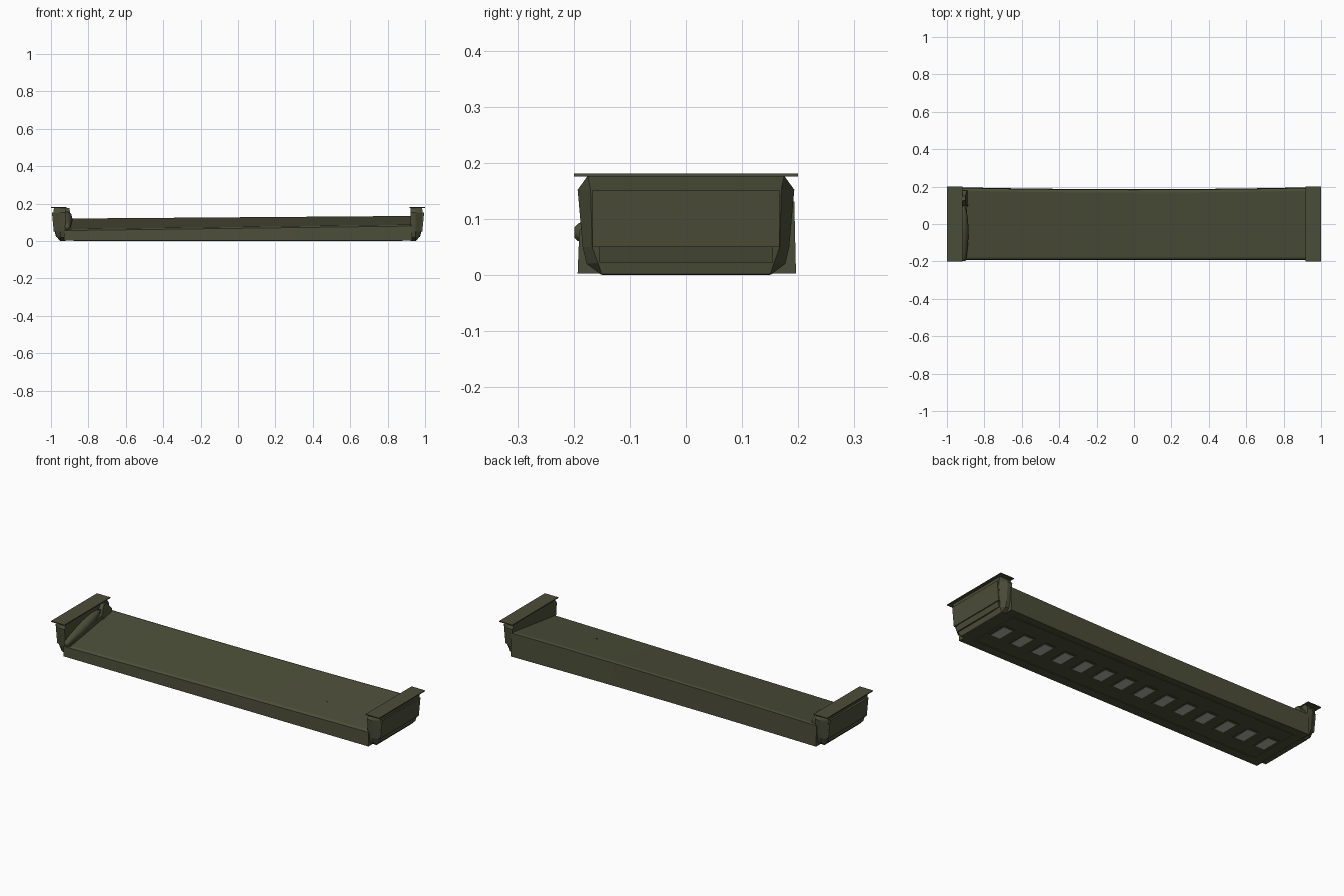
import bpy, bmesh, math

if "Cube" in bpy.data.objects:
    bpy.data.objects.remove(bpy.data.objects["Cube"])


def material(name, rgb):
    m = bpy.data.materials.new(name)
    m.diffuse_color = (*rgb, 1)
    m.use_nodes = True
    m.node_tree.nodes["Principled BSDF"].inputs["Base Color"].default_value = m.diffuse_color
    return m


OLIVE = material("olive paint", (0.071, 0.075, 0.040))
GLASS = material("pale lamp glass", (0.45, 0.46, 0.40))


def finish(name, bm, mat, smooth=False):
    bmesh.ops.recalc_face_normals(bm, faces=bm.faces)
    me = bpy.data.meshes.new(name)
    bm.to_mesh(me)
    bm.free()
    me.materials.append(mat)
    ob = bpy.data.objects.new(name, me)
    bpy.context.collection.objects.link(ob)
    if smooth:
        for p in me.polygons:
            p.use_smooth = True
    return ob


def loft(name, rings, mat=OLIVE, smooth=False):
    """Skin a list of equal-length point rings and cap both ends."""
    bm = bmesh.new()
    loops = [[bm.verts.new(p) for p in r] for r in rings]
    n = len(loops[0])
    for a, b in zip(loops, loops[1:]):
        for i in range(n):
            j = (i + 1) % n
            bm.faces.new((a[i], a[j], b[j], b[i]))
    bm.faces.new(loops[0])
    bm.faces.new(loops[-1])
    return finish(name, bm, mat, smooth)


def box(name, x, y, z, mat=OLIVE):
    ring = [(x[0], y[0]), (x[1], y[0]), (x[1], y[1]), (x[0], y[1])]
    return loft(name, [[(px, py, h) for px, py in ring] for h in z], mat)


# Long housing: sloping lid, low front wall, taller back wall, slight twist
def section(x):
    t = (x + 0.93) / 1.86
    front, back = 0.06 + 0.024 * t, 0.12 + 0.014 * t
    bow = 0.01 * (1 - (x / 0.93) ** 2)
    return [(x, -0.193, 0.003), (x, -0.19, front - 0.004), (x, -0.178, front + 0.004),
            (x, 0.178 - bow, back), (x, 0.193 - bow, back - 0.003), (x, 0.196 - bow, 0.003)]


loft("housing", [section(-0.93 + 1.86 * i / 6) for i in range(7)])

# Two small bolts on the lid
for i, (x, y, z) in enumerate([(-0.585, 0.01, 0.095), (0.58, -0.05, 0.101)]):
    rings = [[(x + 0.004 * math.cos(a), y + 0.004 * math.sin(a), h)
              for a in [k * math.tau / 8 for k in range(8)]] for h in (z - 0.01, z + 0.002)]
    loft(f"lid_bolt_{i}", rings)


# End caps with raised panels and flat mounting flange
def sym(half, s):
    """Mirror (x, y, z) points across y and flip x by side."""
    return [(s * x, y, z) for x, y, z in half] + [(s * x, -y, z) for x, y, z in reversed(half)]


outline = [(0.175, 0.177), (0.193, 0.152), (0.184, 0.05), (0.177, 0.02), (0.152, 0.001)]
inset = [(0.984, 0.175, 0.177), (0.987, 0.170, 0.152), (0.977, 0.167, 0.05),
         (0.970, 0.157, 0.022), (0.952, 0.150, 0.002)]
for s, side in ((-1, "left"), (1, "right")):
    rings = [sym([(x, y, z) for y, z in outline], s) for x in (0.922, 0.950)]
    loft(f"{side}_end_cap", rings + [sym(inset, s)])
    panel = [[(s * (0.977 + d), -0.167, 0.05), (s * (0.977 + d), 0.167, 0.05),
              (s * (0.987 + d), 0.167, 0.152), (s * (0.987 + d), -0.167, 0.152)]
             for d in (-0.004, 0.008)]
    loft(f"{side}_end_panel", panel)
    lower = [[(s * (0.970 + d), -0.155, 0.022), (s * (0.970 + d), 0.155, 0.022),
              (s * (0.977 + d), 0.155, 0.05), (s * (0.977 + d), -0.155, 0.05)]
             for d in (-0.004, 0.003)]
    loft(f"{side}_lower_panel", lower)
    box(f"{side}_flange", sorted((s * 0.918, s * 1.0)), (-0.2, 0.2), (0.176, 0.181))

# Slanted lens-shaped lever beside the left cap
stations = [(-0.199, 0.076, 0.008), (-0.193, 0.076, 0.014), (-0.16, 0.084, 0.019),
            (-0.10, 0.099, 0.025), (-0.04, 0.114, 0.028), (0.03, 0.131, 0.024),
            (0.08, 0.143, 0.014), (0.10, 0.148, 0.005)]
loft("lever", [[(-0.912 + r * math.cos(a), y, z + r * 1.1 * math.sin(a))
                for a in [k * math.tau / 12 for k in range(12)]]
               for y, z, r in stations], smooth=True)

# Arched lug behind the lever and a low foot under it
lug = [(0.09, 0.09), (0.105, 0.155), (0.125, 0.176), (0.15, 0.172), (0.178, 0.135), (0.182, 0.09)]
loft("lever_lug", [[(-0.925, y, z) for y, z in lug],
                   [(-0.885 - 0.2 * (z - 0.09), y, z) for y, z in lug]])
foot = [(-0.185, 0.05), (-0.185, 0.072), (0.1, 0.135), (0.1, 0.09)]
loft("lever_foot", [[(x, y, z) for y, z in foot] for x in (-0.925, -0.892)])

# Underside trim frame
for s in (-1, 1):
    box("underside_long_trim", (-0.88, 0.88), sorted((s * 0.138, s * 0.15)), (0.0, 0.004))
    box("underside_short_trim", sorted((s * 0.868, s * 0.88)), (-0.138, 0.138), (0.0, 0.004))

# Row of lamps on the underside
COUNT = 14
for i in range(COUNT):
    x = -0.825 + 1.65 * i / (COUNT - 1)
    box(f"lamp_bezel_{i}", (x - 0.036, x + 0.036), (-0.06, 0.06), (0.001, 0.005))
    box(f"lamp_glass_{i}", (x - 0.027, x + 0.027), (-0.048, 0.048), (0.0, 0.004), GLASS)

# Crisp edges on the smooth lever
for ob in bpy.context.view_layer.objects:
    ob.select_set(ob.name == "lever")
bpy.context.view_layer.objects.active = bpy.data.objects["lever"]
bpy.ops.object.shade_smooth_by_angle()
